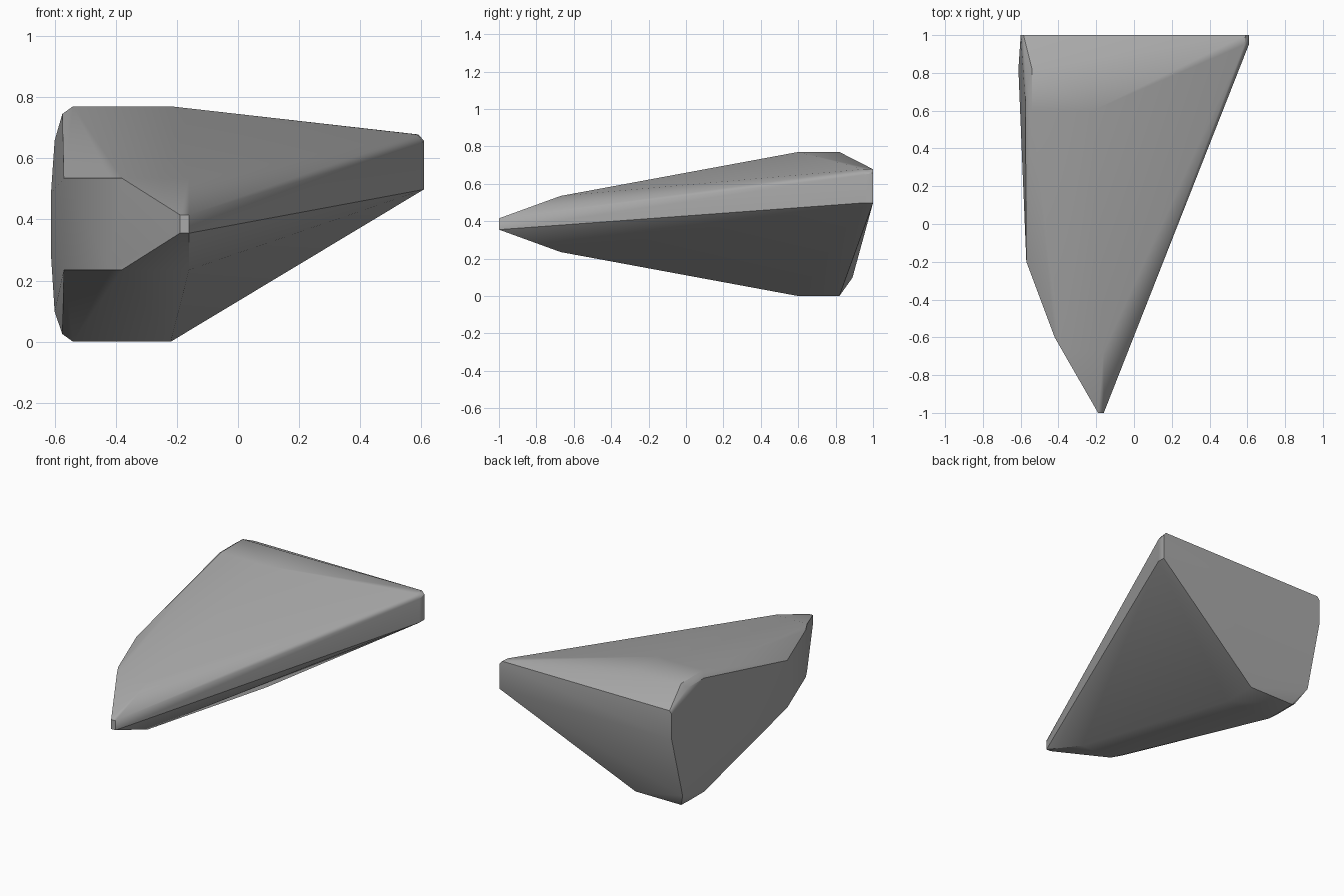
import bpy, bmesh, math

cube = bpy.data.objects.get("Cube")
if cube:
    bpy.data.objects.remove(cube)

MID = 0.387  # height of the mirror plane for the main body

# Corners given as x, y, half height: each makes one point above and one below MID
mirrored = [
    (-0.19, -1, 0.03), (-0.16, -1, 0.03),                        # pointed nose
    (-0.38, -0.67, 0.15), (-0.16, -0.67, 0.15),                  # shoulders behind the nose
    (-0.42, -0.6, 0.15), (-0.57, -0.2, 0.15),                    # angled flank
    (-0.54, 0.6, 0.385), (-0.22, 0.6, 0.385),                    # front of flat ridge
    (-0.54, 0.82, 0.385), (-0.22, 0.82, 0.385),                  # back of flat ridge
    (-0.575, 0.64, 0.36), (-0.575, 0.8, 0.36),                   # rounded ridge corner
    (-0.612, 0.82, 0.1),                                         # slight flank bulge
]
# Corners that appear once
single = [
    (-0.6, 0.89, 0.1),                                           # lower back corner
    (-0.6, 1, 0.66), (-0.585, 1, 0.68), (-0.6, 1, 0.5),          # back face, thick end
    (0.59, 1, 0.68), (0.608, 1, 0.66), (0.608, 1, 0.5),          # back face, thin end
    (0.585, 0.95, 0.68), (0.608, 0.95, 0.65), (0.608, 0.95, 0.5),  # chamfer of thin end
]

bm = bmesh.new()
for x, y, h in mirrored:
    for side in (1, -1):
        bm.verts.new((x, y, MID + side * h))
for p in single:
    bm.verts.new(p)
hull = bmesh.ops.convex_hull(bm, input=bm.verts)
loose = {g for g in hull["geom_interior"] + hull["geom_unused"]
         if isinstance(g, bmesh.types.BMVert)}
bmesh.ops.delete(bm, geom=list(loose), context='VERTS')
bmesh.ops.dissolve_limit(bm, angle_limit=math.radians(1.5),
                         verts=bm.verts, edges=bm.edges)
bmesh.ops.recalc_face_normals(bm, faces=bm.faces)

# Stand the body on the ground
low = min(v.co.z for v in bm.verts)
bmesh.ops.translate(bm, verts=bm.verts, vec=(0, 0, -low))

mesh = bpy.data.meshes.new("wedge_body")
bm.to_mesh(mesh)
bm.free()
body = bpy.data.objects.new("wedge_body", mesh)
bpy.context.collection.objects.link(body)

# Plain grey
grey = bpy.data.materials.new("plain_grey")
grey.use_nodes = True
colour = (0.4, 0.4, 0.4, 1)
grey.diffuse_color = colour
grey.node_tree.nodes["Principled BSDF"].inputs["Base Color"].default_value = colour
mesh.materials.append(grey)

# Soft creases between large flat faces
bpy.ops.object.select_all(action='DESELECT')
body.select_set(True)
bpy.context.view_layer.objects.active = body
bpy.ops.object.shade_smooth_by_angle(angle=math.radians(35))
soften = body.modifiers.new("soft_creases", 'WEIGHTED_NORMAL')
soften.keep_sharp = True
